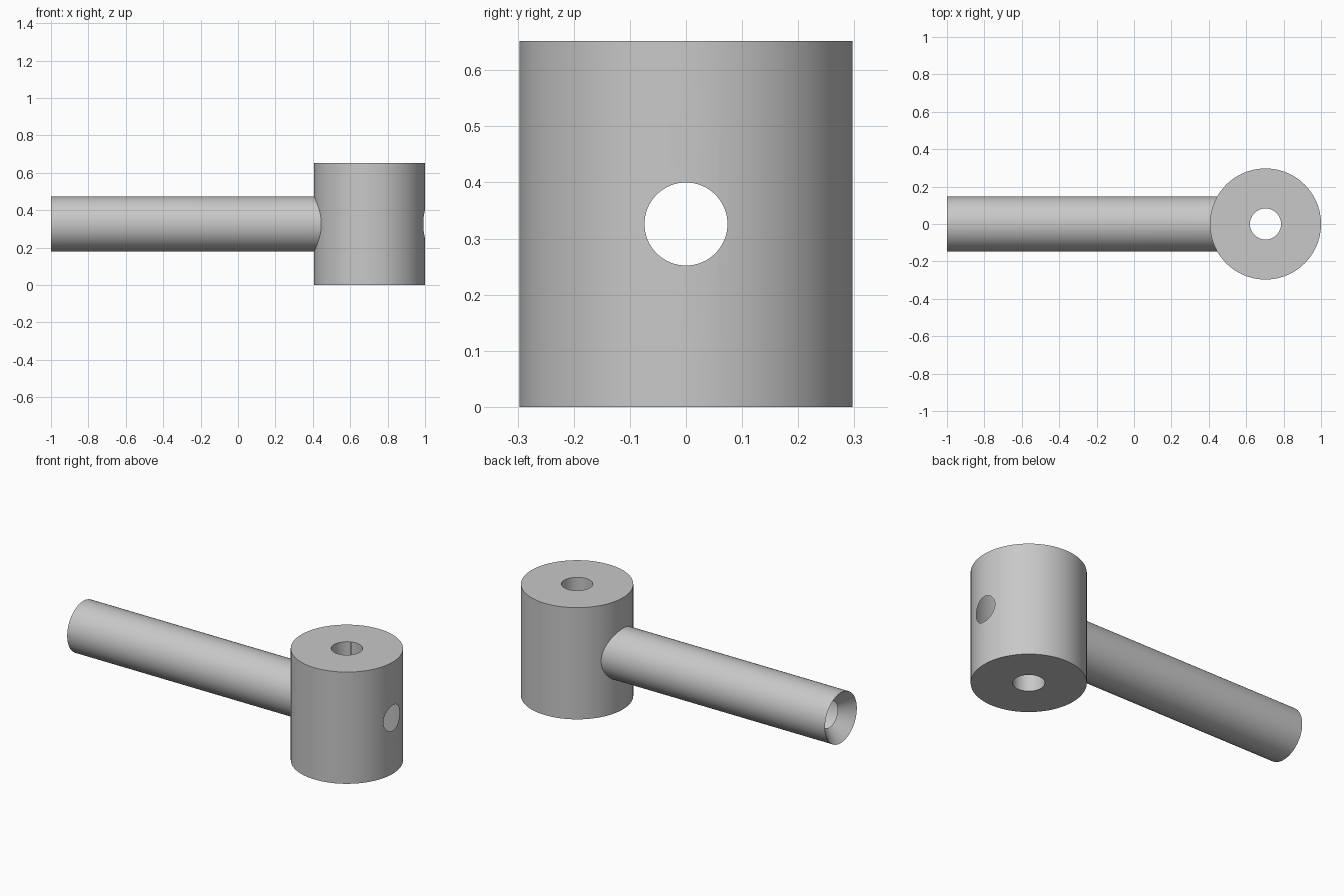
import bpy, bmesh
from math import pi, radians
from mathutils import Matrix

cube = bpy.data.objects.get("Cube")
if cube:
    bpy.data.objects.remove(cube, do_unlink=True)

HUB_X, HUB_R, HEIGHT = 0.703, 0.297, 0.652
MID_Z = HEIGHT / 2
ROD_R, BORE_R, PIN_R = 0.147, 0.074, 0.083
SEGMENTS = 96

steel = bpy.data.materials.new("grey_steel")
steel.use_nodes = True
grey = (0.58, 0.58, 0.58, 1)
steel.diffuse_color = grey
steel.node_tree.nodes["Principled BSDF"].inputs["Base Color"].default_value = grey


def lathe(name, profile, matrix):
    """Revolve (radius, height) points about the local z axis."""
    bm = bmesh.new()
    verts = [bm.verts.new((r, 0, h)) for r, h in profile]
    edges = [bm.edges.new(pair) for pair in zip(verts, verts[1:])]
    bmesh.ops.spin(bm, geom=verts + edges, cent=(0, 0, 0), axis=(0, 0, 1),
                   angle=2 * pi, steps=SEGMENTS, use_merge=True)
    bmesh.ops.remove_doubles(bm, verts=bm.verts, dist=1e-5)
    bmesh.ops.recalc_face_normals(bm, faces=bm.faces)
    bm.transform(matrix)
    mesh = bpy.data.meshes.new(name)
    bm.to_mesh(mesh)
    bm.free()
    mesh.materials.append(steel)
    obj = bpy.data.objects.new(name, mesh)
    bpy.context.collection.objects.link(obj)
    return obj


def combine(target, other, operation):
    """Apply a boolean and discard the helper."""
    mod = target.modifiers.new(operation.lower(), 'BOOLEAN')
    mod.operation, mod.object, mod.solver = operation, other, 'EXACT'
    bpy.ops.object.select_all(action='DESELECT')
    bpy.context.view_layer.objects.active = target
    target.select_set(True)
    bpy.ops.object.modifier_apply(modifier=mod.name)
    bpy.data.objects.remove(other, do_unlink=True)


def cylinder(radius, low, high):
    return [(0, low), (radius, low), (radius, high), (0, high)]


upright = Matrix.Translation((HUB_X, 0, 0))
along_x = Matrix.Translation((0, 0, MID_Z)) @ Matrix.Rotation(pi / 2, 4, 'Y')

# Upright hub, with the rod running into its side
handle = lathe("hub_with_rod", cylinder(HUB_R, 0, HEIGHT), upright)
# Rod with a countersunk outer end
rod = lathe("rod", [(0, ROD_R - 1), (ROD_R, -1), (ROD_R, 0.55), (0, 0.55)], along_x)
combine(handle, rod, 'UNION')

# Vertical hole through the hub, and the long bore through rod and hub
combine(handle, lathe("hub_hole", cylinder(PIN_R, -0.1, HEIGHT + 0.1), upright), 'DIFFERENCE')
combine(handle, lathe("rod_bore", cylinder(BORE_R, -1.1, 1.1), along_x), 'DIFFERENCE')

bpy.ops.object.shade_smooth_by_angle(angle=radians(30))
